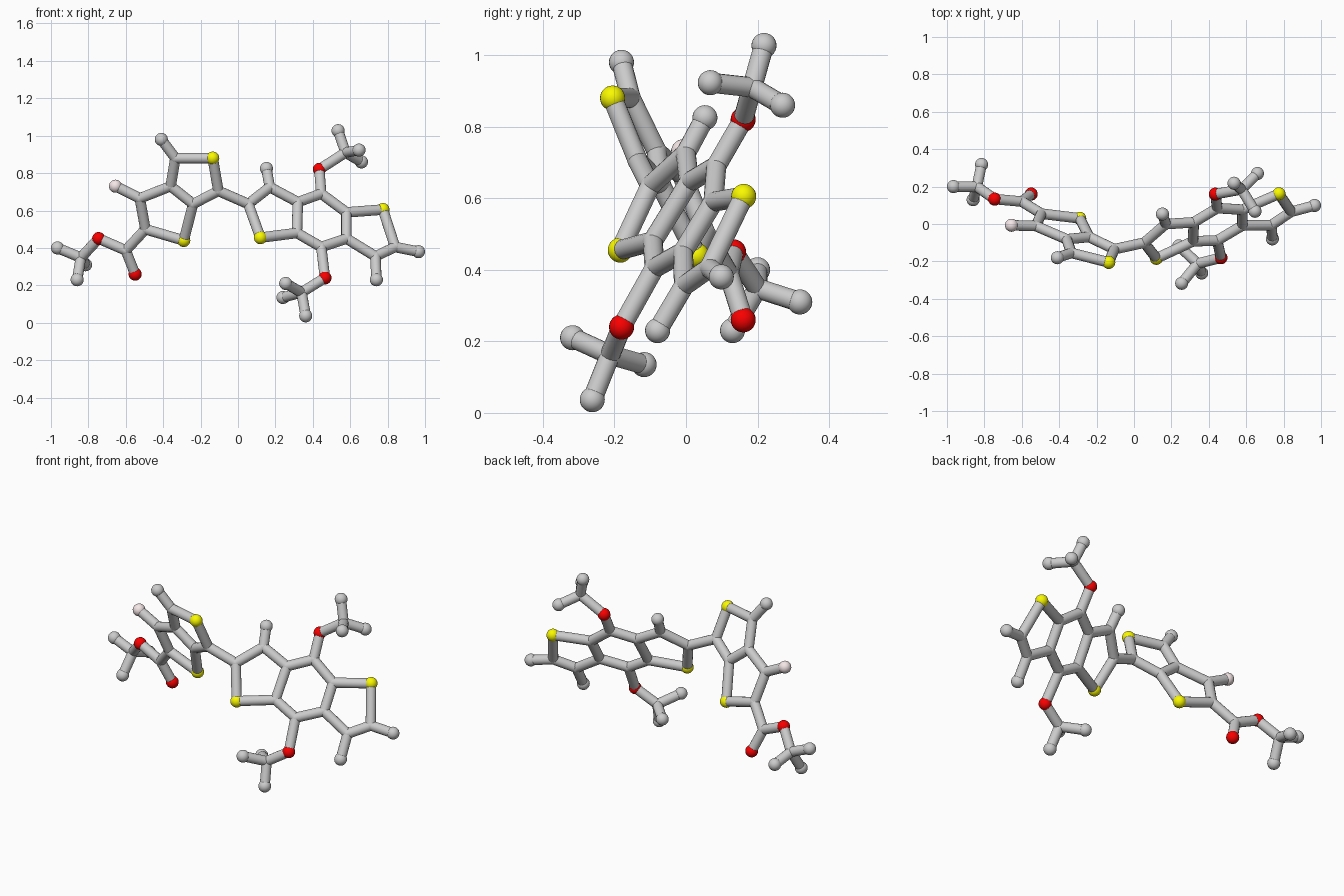
import bpy, bmesh
from mathutils import Vector, Matrix

if "Cube" in bpy.data.objects:
    bpy.data.objects.remove(bpy.data.objects["Cube"])

BALL, STICK = 0.035, 0.028


def material(name, rgb):
    m = bpy.data.materials.new(name)
    m.diffuse_color = (*rgb, 1)
    m.use_nodes = True
    m.node_tree.nodes["Principled BSDF"].inputs["Base Color"].default_value = m.diffuse_color
    return m


def finish(bm, name, mat=None):
    me = bpy.data.meshes.new(name)
    bm.to_mesh(me)
    bm.free()
    ob = bpy.data.objects.new(name, me)
    bpy.context.collection.objects.link(ob)
    if mat:
        me.materials.append(mat)
    bpy.ops.object.select_all(action='DESELECT')
    ob.select_set(True)
    bpy.context.view_layer.objects.active = ob
    bpy.ops.object.shade_smooth_by_angle()


def ball(bm, p, r):
    bmesh.ops.create_uvsphere(bm, u_segments=24, v_segments=14, radius=r,
                              matrix=Matrix.Translation(p))


def stick(bm, a, b):
    d = b - a
    rot = d.to_track_quat('Z', 'Y').to_matrix().to_4x4()
    bmesh.ops.create_cone(bm, cap_ends=True, segments=16, radius1=STICK, radius2=STICK,
                          depth=d.length, matrix=Matrix.Translation((a + b) / 2) @ rot)


def on_plane(a, b, c, table):
    # flat fragments: depth follows from the tilted ring plane
    return {k: Vector((x, a + b * x + c * z, z)) for k, (x, z) in table.items()}


# left pair of fused five-sided rings with its side group
left = on_plane(0.153, -0.253, -0.446, {
    'c1': (-.105, .705), 's1': (-.135, .88), 'c2': (-.335, .88), 'end1': (-.41, .98),
    'c3': (-.36, .73), 'c4': (-.24, .635), 's2': (-.29, .44), 'c5': (-.495, .5),
    'c6': (-.525, .665), 'f1': (-.655, .73)})
left.update({'c7': Vector((-.6, .12, .387)), 'o1': Vector((-.55, .16, .26)),
             'o2': Vector((-.745, .133, .45))})

# right group of three fused rings
right = on_plane(-0.506, 0.388, 0.606, {
    'd1': (.055, .635), 's3': (.12, .455), 'd2': (.17, .725), 'end2': (.152, .825),
    'd3': (.32, .645), 'd4': (.315, .48), 'd5': (.445, .69), 'd6': (.58, .59),
    'd7': (.58, .45), 'd8': (.445, .405), 'o3': (.435, .82), 'o4': (.465, .24),
    's4': (.775, .605), 'd9': (.84, .405), 'end3': (.965, .38),
    'd10': (.735, .355), 'end4': (.74, .23)})
atoms = {**left, **right}

# three-pronged tips: attachment, hub, prongs
tips = {
    'left_tip': ('o2', (-.84, .2, .348), (-.965, .2, .4), (-.815, .318, .31), (-.86, .13, .23)),
    'upper_tip': ('o3', (.575, .185, .91), (.535, .218, 1.027), (.647, .068, .923), (.66, .27, .86)),
    'lower_tip': ('o4', (.34, -.212, .162), (.362, -.262, .037), (.24, -.117, .135), (.255, -.317, .21))}

bonds = {
    'left_ring_bonds': 'c1-s1-c2-c3-c4-c1 c4-s2-c5-c6-c3 c2-end1 c6-f1',
    'left_side_chain_bonds': 'c5-c7-o1 c7-o2',
    'linking_bond': 'c1-d1',
    'right_ring_bonds': 'd1-s3-d4-d3-d2-d1 d3-d5-d6-d7-d8-d4 d6-s4-d9-d10-d7 '
                        'd2-end2 d9-end3 d10-end4 d5-o3 d8-o4'}

# rods with rounded joints
for name, chains in bonds.items():
    bm = bmesh.new()
    used = set()
    for chain in chains.split():
        keys = chain.split('-')
        used.update(keys)
        for a, b in zip(keys, keys[1:]):
            stick(bm, atoms[a], atoms[b])
    for k in sorted(used):
        if k[0] in 'cd':
            ball(bm, atoms[k], STICK * 1.03)
    finish(bm, name)

# tips
for name, (root, hub, *prongs) in tips.items():
    bm = bmesh.new()
    hub = Vector(hub)
    stick(bm, atoms[root], hub)
    ball(bm, hub, STICK * 1.03)
    for p in prongs:
        stick(bm, hub, Vector(p))
        ball(bm, Vector(p), BALL)
    finish(bm, name)

# balls at the coloured atoms and the grey ends
for prefix, name, rgb in (('s', 'yellow_balls', (.95, .95, 0)), ('o', 'red_balls', (.95, 0, 0)),
                          ('f', 'pink_ball', (.92, .8, .81)), ('end', 'grey_end_balls', None)):
    bm = bmesh.new()
    for k, p in atoms.items():
        if k.startswith(prefix):
            ball(bm, p, BALL)
    finish(bm, name, material(name, rgb) if rgb else None)
